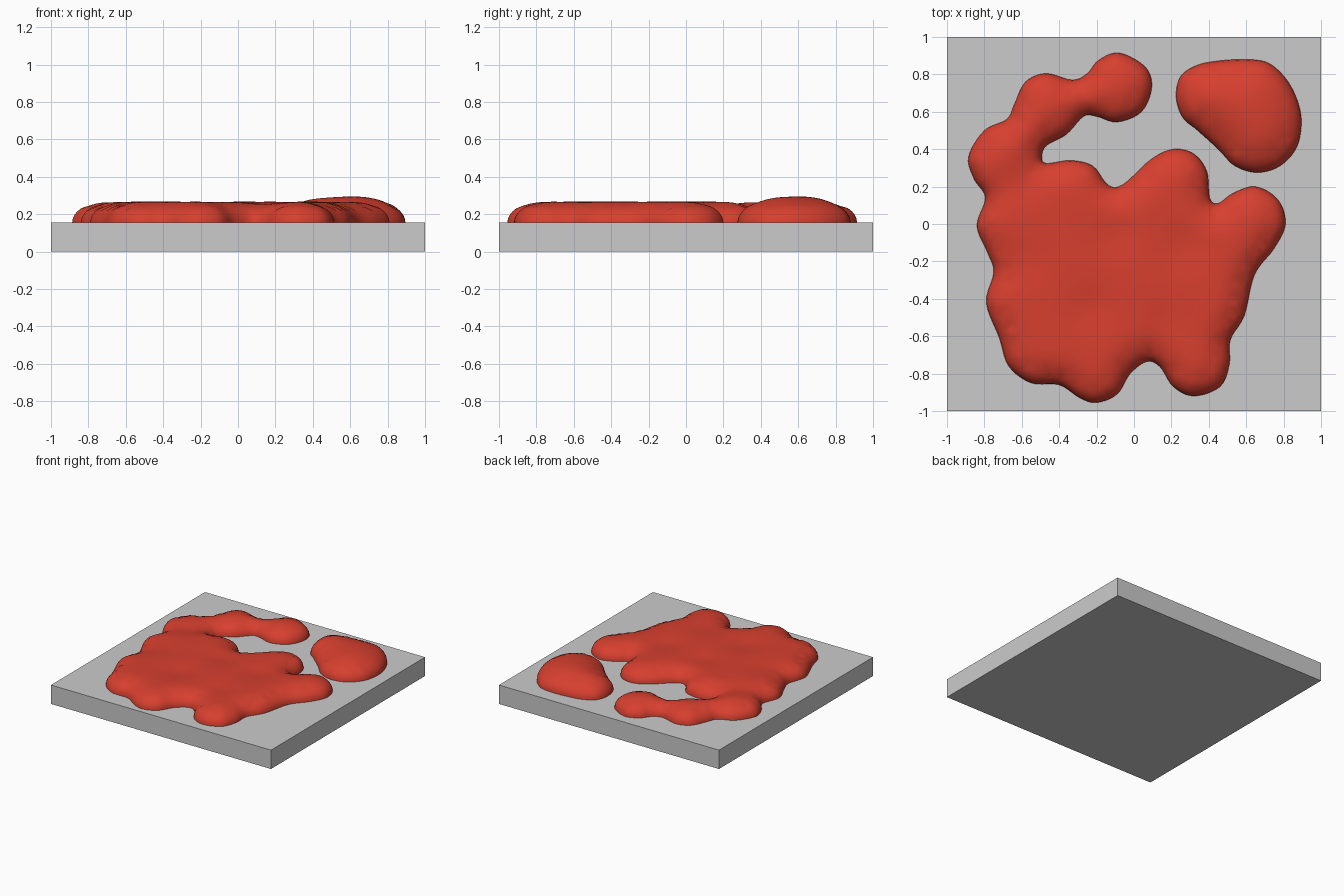
import bpy, bmesh, math
from mathutils import Vector
from mathutils.kdtree import KDTree
from mathutils.geometry import delaunay_2d_cdt

if "Cube" in bpy.data.objects:
    bpy.data.objects.remove(bpy.data.objects["Cube"])

TOP = 0.155   # upper face of the base tile

# Square base tile
bpy.ops.mesh.primitive_cube_add(size=1, location=(0, 0, TOP / 2))
base = bpy.context.object
base.name = "base_tile"
base.scale = (2, 2, TOP)
bpy.ops.object.transform_apply(location=True, scale=True)

red = bpy.data.materials.new("red_liquid")
red.diffuse_color = (0.68, 0.05, 0.028, 1)
red.use_nodes = True
red.node_tree.nodes["Principled BSDF"].inputs["Base Color"].default_value = red.diffuse_color


def spline(points, sub):
    """Closed Catmull-Rom curve through the points."""
    p = [Vector(q) for q in points]
    n, out = len(p), []
    for i in range(n):
        a, b, c, d = p[i - 1], p[i], p[(i + 1) % n], p[(i + 2) % n]
        for k in range(sub):
            t = k / sub
            out.append(0.5 * (2 * b + (c - a) * t + (2 * a - 5 * b + 4 * c - d) * t * t
                              + (3 * b - a - 3 * c + d) * t ** 3))
    return out


def puddle(name, points, height, radius, dips=()):
    """Rounded pool: outline filled and raised by distance from its edge."""
    fine = spline(points, 40)
    edge = fine[::8]
    n = len(edge)
    tree = KDTree(len(fine))
    for i, q in enumerate(fine):
        tree.insert((q.x, q.y, 0), i)
    tree.balance()

    def dist(x, y):
        return tree.find((x, y, 0))[2]

    # Inner rings follow the edge, a grid fills the middle
    area = sum(edge[i - 1].cross(edge[i]) for i in range(n))
    side = 1 if area > 0 else -1
    pts = list(edge)
    for d, step in ((0.004, 1), (0.013, 1), (0.028, 1), (0.05, 2)):
        for i in range(0, n, step):
            t = (edge[(i + 1) % n] - edge[i - 1]).normalized()
            q = edge[i] + Vector((-t.y, t.x)) * side * d
            if dist(q.x, q.y) > d * 0.93:
                pts.append(q)
    s = 0.025
    for i in range(-40, 41):
        for j in range(-40, 41):
            x, y = (i + 0.5 * (j % 2)) * s, j * s
            if dist(x, y) > 0.065:
                pts.append(Vector((x, y)))
    loop = list(range(n)) if side > 0 else list(range(n))[::-1]
    verts, _, faces, *_ = delaunay_2d_cdt(pts, [], [loop], 1, 1e-5)

    bm = bmesh.new()
    inner = []
    vs = []
    for q in verts:
        d = dist(q.x, q.y)
        u = 1 - min(d / radius, 1)
        h = height * math.sqrt(max(0, 1 - u * u))
        for cx, cy, r, a in dips:
            h -= a * math.exp(-((q.x - cx) ** 2 + (q.y - cy) ** 2) / r ** 2) * min(d / 0.1, 1)
        v = bm.verts.new((q.x, q.y, TOP + max(h, 0)))
        vs.append(v)
        if d > 0.07:
            inner.append(v)
    for f in faces:
        bm.faces.new([vs[k] for k in f])
    loose = {v for v in bm.verts if not v.link_faces}
    inner = [v for v in inner if v not in loose]
    bmesh.ops.delete(bm, geom=list(loose), context='VERTS')
    for _ in range(6):
        bmesh.ops.smooth_vert(bm, verts=inner, factor=0.5, use_axis_z=True)

    # Short skirt sunk into the tile
    rim = [e for e in bm.edges if e.is_boundary]
    new = bmesh.ops.extrude_edge_only(bm, edges=rim)["geom"]
    for v in new:
        if isinstance(v, bmesh.types.BMVert):
            v.co.z = TOP - 0.02
    bmesh.ops.recalc_face_normals(bm, faces=bm.faces)
    if max(bm.faces, key=lambda f: f.calc_center_median().z).normal.z < 0:
        bmesh.ops.reverse_faces(bm, faces=bm.faces)
    for f in bm.faces:
        f.smooth = True
    mesh = bpy.data.meshes.new(name)
    bm.to_mesh(mesh)
    bm.free()
    mesh.materials.append(red)
    bpy.context.collection.objects.link(bpy.data.objects.new(name, mesh))


# Large lobed pool with a curling arm
puddle("large_puddle", [
    (0.095, 0.73), (0.06, 0.84), (-0.08, 0.915), (-0.19, 0.875), (-0.25, 0.805),
    (-0.33, 0.77), (-0.47, 0.805), (-0.58, 0.76), (-0.64, 0.64), (-0.68, 0.56),
    (-0.80, 0.50), (-0.885, 0.36), (-0.855, 0.24), (-0.795, 0.14), (-0.84, -0.01),
    (-0.78, -0.16), (-0.75, -0.26), (-0.79, -0.42), (-0.72, -0.61), (-0.67, -0.76),
    (-0.55, -0.85), (-0.40, -0.86), (-0.29, -0.93), (-0.20, -0.955), (-0.09, -0.91),
    (-0.02, -0.80), (0.07, -0.735), (0.14, -0.765), (0.21, -0.87), (0.32, -0.92),
    (0.46, -0.87), (0.51, -0.75), (0.515, -0.62), (0.59, -0.49), (0.645, -0.27),
    (0.75, -0.13), (0.81, 0.0), (0.77, 0.13), (0.65, 0.20), (0.53, 0.165),
    (0.45, 0.11), (0.405, 0.14), (0.39, 0.28), (0.32, 0.375), (0.21, 0.40),
    (0.09, 0.345), (-0.06, 0.21), (-0.14, 0.21), (-0.22, 0.31), (-0.34, 0.34),
    (-0.475, 0.325), (-0.49, 0.38), (-0.46, 0.425), (-0.36, 0.48), (-0.27, 0.575),
    (-0.20, 0.575), (-0.09, 0.545), (0.04, 0.60),
], 0.112, 0.18, dips=[(-0.23, -0.45, 0.12, 0.015), (-0.1, -0.05, 0.12, 0.015),
                      (0.27, -0.12, 0.12, 0.015), (-0.6, 0.22, 0.10, 0.02),
                      (-0.58, -0.2, 0.12, 0.01), (0.15, -0.55, 0.12, 0.012)])

# Separate taller drop
puddle("small_puddle", [
    (0.225, 0.68), (0.25, 0.79), (0.34, 0.85), (0.46, 0.873), (0.61, 0.88),
    (0.72, 0.86), (0.81, 0.78), (0.87, 0.67), (0.895, 0.55), (0.87, 0.41),
    (0.78, 0.31), (0.66, 0.275), (0.54, 0.31), (0.45, 0.40), (0.34, 0.50),
    (0.26, 0.57),
], 0.142, 0.28)
